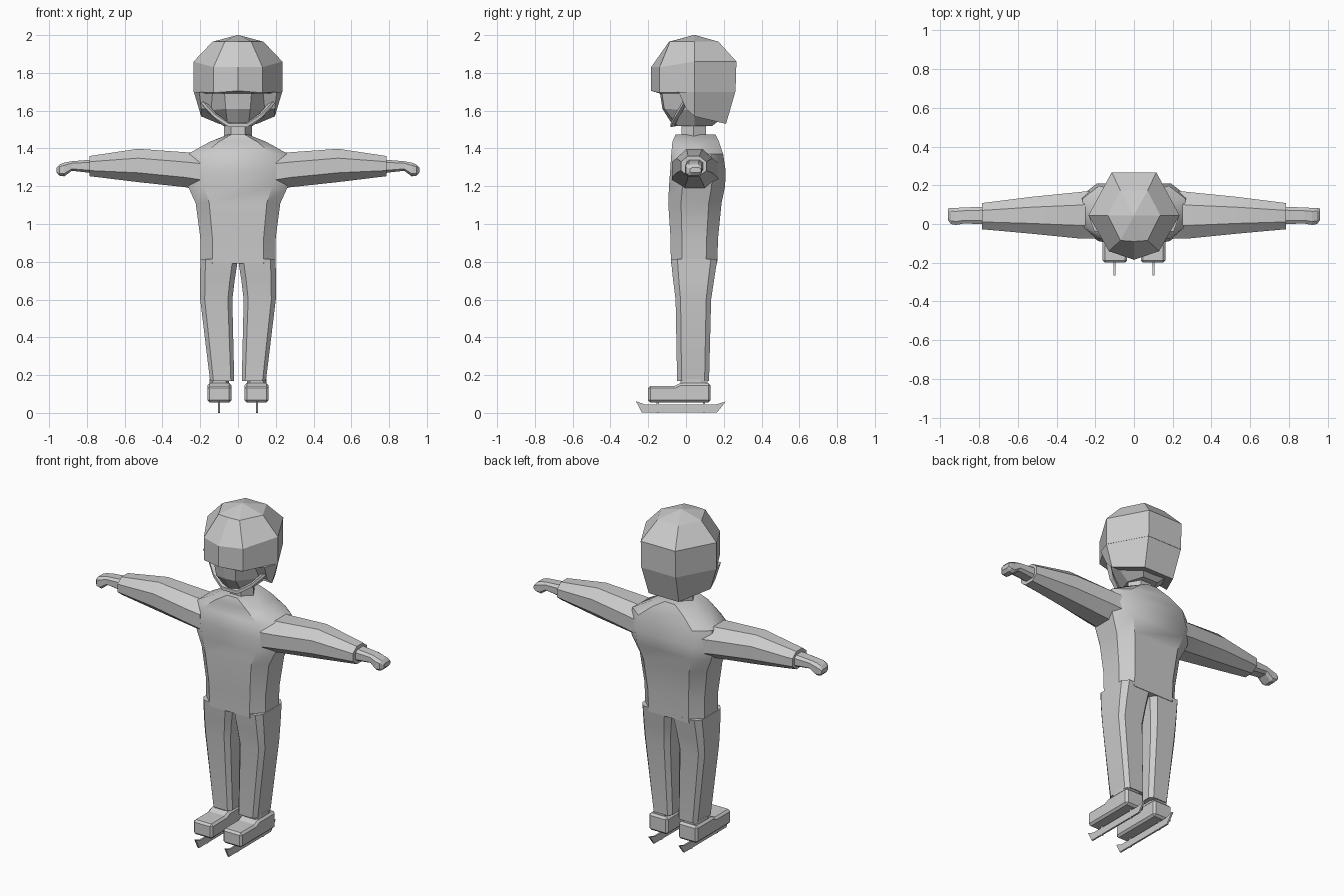
import bpy, bmesh, math

if "Cube" in bpy.data.objects:
    bpy.data.objects.remove(bpy.data.objects["Cube"])

grey = bpy.data.materials.new("plain grey")
grey.diffuse_color = (0.6, 0.6, 0.6, 1)
grey.use_nodes = True
grey.node_tree.nodes["Principled BSDF"].inputs["Base Color"].default_value = grey.diffuse_color


def finish(name, bm, smooth=None):
    bmesh.ops.recalc_face_normals(bm, faces=bm.faces)
    me = bpy.data.meshes.new(name)
    bm.to_mesh(me)
    bm.free()
    me.materials.append(grey)
    ob = bpy.data.objects.new(name, me)
    bpy.context.collection.objects.link(ob)
    if smooth:
        bpy.ops.object.select_all(action='DESELECT')
        bpy.context.view_layer.objects.active = ob
        ob.select_set(True)
        bpy.ops.object.shade_smooth_by_angle(angle=math.radians(smooth))
    return ob


def loft(name, rings, smooth=None):
    """Skin a row of equal-length rings and cap both ends."""
    bm = bmesh.new()
    vs = [[bm.verts.new(p) for p in r] for r in rings]
    n = len(vs[0])
    for a, b in zip(vs, vs[1:]):
        for i in range(n):
            j = (i + 1) % n
            bm.faces.new((a[i], a[j], b[j], b[i]))
    bm.faces.new(vs[0])
    bm.faces.new(vs[-1])
    return finish(name, bm, smooth)


def octagon(a0, a1, b0, b1, ca, cb):
    """Rectangle with cut corners; ca and cb are fractions of the sides."""
    da, db = (a1 - a0) * ca, (b1 - b0) * cb
    return [(a0 + da, b0), (a1 - da, b0), (a1, b0 + db), (a1, b1 - db),
            (a1 - da, b1), (a0 + da, b1), (a0, b1 - db), (a0, b0 + db)]


def flat_ring(z, x0, x1, y0, y1, ca=0.15, cb=0.25):
    return [(x, y, z) for x, y in octagon(x0, x1, y0, y1, ca, cb)]


def side_ring(s, x, y0, y1, z0, z1, c=0.28):
    return [(s * x, y, z) for y, z in octagon(y0, y1, z0, z1, c, c)]


def extrude_x(name, profile, x0, x1, bevel=0):
    """Side profile (y, z) extruded across x."""
    ob = loft(name, [[(x, y, z) for y, z in profile] for x in (x0, x1)])
    if bevel:
        m = ob.modifiers.new("rounded edges", 'BEVEL')
        m.width, m.segments, m.limit_method = bevel, 1, 'ANGLE'
    return ob


# Torso: z, half width, front, back
torso = [(0.79, 0.197, -0.080, 0.165), (0.93, 0.200, -0.082, 0.170),
         (1.11, 0.224, -0.094, 0.188), (1.20, 0.265, -0.090, 0.207),
         (1.28, 0.280, -0.084, 0.210), (1.37, 0.265, -0.078, 0.197),
         (1.435, 0.150, -0.072, 0.175), (1.475, 0.050, -0.055, 0.155)]
loft("torso", [flat_ring(z, -w, w, a, b, 0.16, 0.24) for z, w, a, b in torso], 40)

# Neck
loft("neck", [[(0.075 * math.cos(math.radians(60 * k)),
                0.04 + 0.075 * math.sin(math.radians(60 * k)), z) for k in range(6)]
              for z in (1.43, 1.56)])


def head_ring(side, front, nose, back):
    """Seven points: sides, front corners, front middle, back corners."""
    (sx, sz), (fx, fy, fz), (ny, nz), (bx, by, bz) = side, front, nose, back
    return [(sx, 0.045, sz), (fx, fy, fz), (0, ny, nz), (-fx, fy, fz),
            (-sx, 0.045, sz), (-bx, by, bz), (bx, by, bz)]


# Face and jaw
loft("head", [
    head_ring((0.08, 1.52), (0.055, -0.045, 1.52), (-0.065, 1.515), (0.05, 0.14, 1.52)),
    head_ring((0.17, 1.60), (0.065, -0.115, 1.61), (-0.125, 1.61), (0.09, 0.19, 1.56)),
    head_ring((0.20, 1.74), (0.075, -0.135, 1.74), (-0.145, 1.74), (0.10, 0.23, 1.74))])

# Faceted helmet shell with a pointed brow
loft("helmet", [
    head_ring((0.205, 1.69), (0.125, -0.135, 1.69), (-0.183, 1.705), (0.10, 0.24, 1.69)),
    head_ring((0.235, 1.70), (0.13, -0.14, 1.695), (-0.185, 1.705), (0.115, 0.262, 1.70)),
    head_ring((0.235, 1.86), (0.13, -0.14, 1.83), (-0.185, 1.83), (0.115, 0.267, 1.86)),
    head_ring((0.135, 1.965), (0.07, -0.085, 1.965), (-0.09, 1.965), (0.07, 0.172, 1.965)),
    head_ring((0.004, 2.0), (0.002, 0.04, 2.0), (0.039, 2.0), (0.002, 0.05, 2.0))])


# Helmet skirt around the back and ears
def skirt(z, sx, fx, fy, bx, by, zf, zb):
    return [(fx, fy, zf), (sx, 0.045, z), (bx, by, zb),
            (-bx, by, zb), (-sx, 0.045, z), (-fx, fy, zf)]


loft("helmet_back", [skirt(1.57, 0.195, 0.195, 0.0, 0.10, 0.212, 1.61, 1.53),
                     skirt(1.70, 0.234, 0.205, -0.04, 0.115, 0.261, 1.70, 1.70)])

# Chin strap
bm = bmesh.new()
path = [(-0.195, 0.0, 1.65), (-0.125, -0.045, 1.575), (-0.05, -0.07, 1.525),
        (0.05, -0.07, 1.525), (0.125, -0.045, 1.575), (0.195, 0.0, 1.65)]
rows = [[bm.verts.new((x * k, y + dy, z + dz)) for k, dy, dz in
         ((1, -0.012, -0.012), (1, -0.012, 0.008), (0.93, 0.008, 0.012), (0.93, 0.008, -0.008))]
        for x, y, z in path]
for a, b in zip(rows, rows[1:]):
    for i in range(4):
        j = (i + 1) % 4
        bm.faces.new((a[i], a[j], b[j], b[i]))
bm.faces.new(rows[0])
bm.faces.new(rows[-1])
finish("chin_strap", bm)

for side, s in (("left", 1), ("right", -1)):
    # Sleeve: x, y range, z range
    sleeve = [(0.20, -0.075, 0.175, 1.18, 1.375), (0.28, -0.075, 0.165, 1.195, 1.38),
              (0.53, -0.050, 0.140, 1.222, 1.398), (0.785, -0.027, 0.108, 1.253, 1.36)]
    loft(side + "_sleeve", [side_ring(s, *r) for r in sleeve], 35)

    # Wrist and mitten hand
    hand = [(0.76, 0.0, 0.09, 1.268, 1.342), (0.88, 0.002, 0.085, 1.282, 1.332),
            (0.92, -0.005, 0.083, 1.252, 1.325), (0.945, 0.0, 0.083, 1.256, 1.315),
            (0.96, 0.02, 0.08, 1.272, 1.298)]
    loft(side + "_hand", [side_ring(s, *r, 0.2) for r in hand])

    # Trouser leg: z, inner x, outer x, front, back
    leg = [(0.17, 0.020, 0.148, -0.047, 0.122), (0.60, 0.030, 0.200, -0.055, 0.133),
           (0.70, 0.018, 0.201, -0.068, 0.148), (0.815, 0.0, 0.199, -0.080, 0.166)]
    loft(side + "_leg", [flat_ring(z, *sorted((s * a, s * b)), f, k, 0.14, 0.14)
                         for z, a, b, f, k in leg], 30)

    # Boot, ankle cuff and skate
    x0, x1 = sorted((s * 0.035, s * 0.162))
    extrude_x(side + "_boot", [(-0.20, 0.055), (0.13, 0.055), (0.13, 0.158),
                               (-0.03, 0.158), (-0.06, 0.143), (-0.20, 0.143)],
              x0, x1, 0.012)
    loft(side + "_ankle", [flat_ring(z, x0 + 0.012, x1 - 0.012, -0.03, 0.115)
                           for z in (0.14, 0.18)])
    extrude_x(side + "_blade", [(-0.235, 0.003), (0.165, 0.003), (0.21, 0.06),
                                (0.16, 0.045), (-0.22, 0.045), (-0.265, 0.062)],
              s * 0.1 - 0.005, s * 0.1 + 0.005)
    for part, y in (("front", -0.15), ("rear", 0.095)):
        extrude_x(f"{side}_{part}_blade_post",
                  [(y - 0.006, 0.0), (y + 0.006, 0.0), (y + 0.006, 0.07), (y - 0.006, 0.07)],
                  s * 0.1 - 0.005, s * 0.1 + 0.005)
